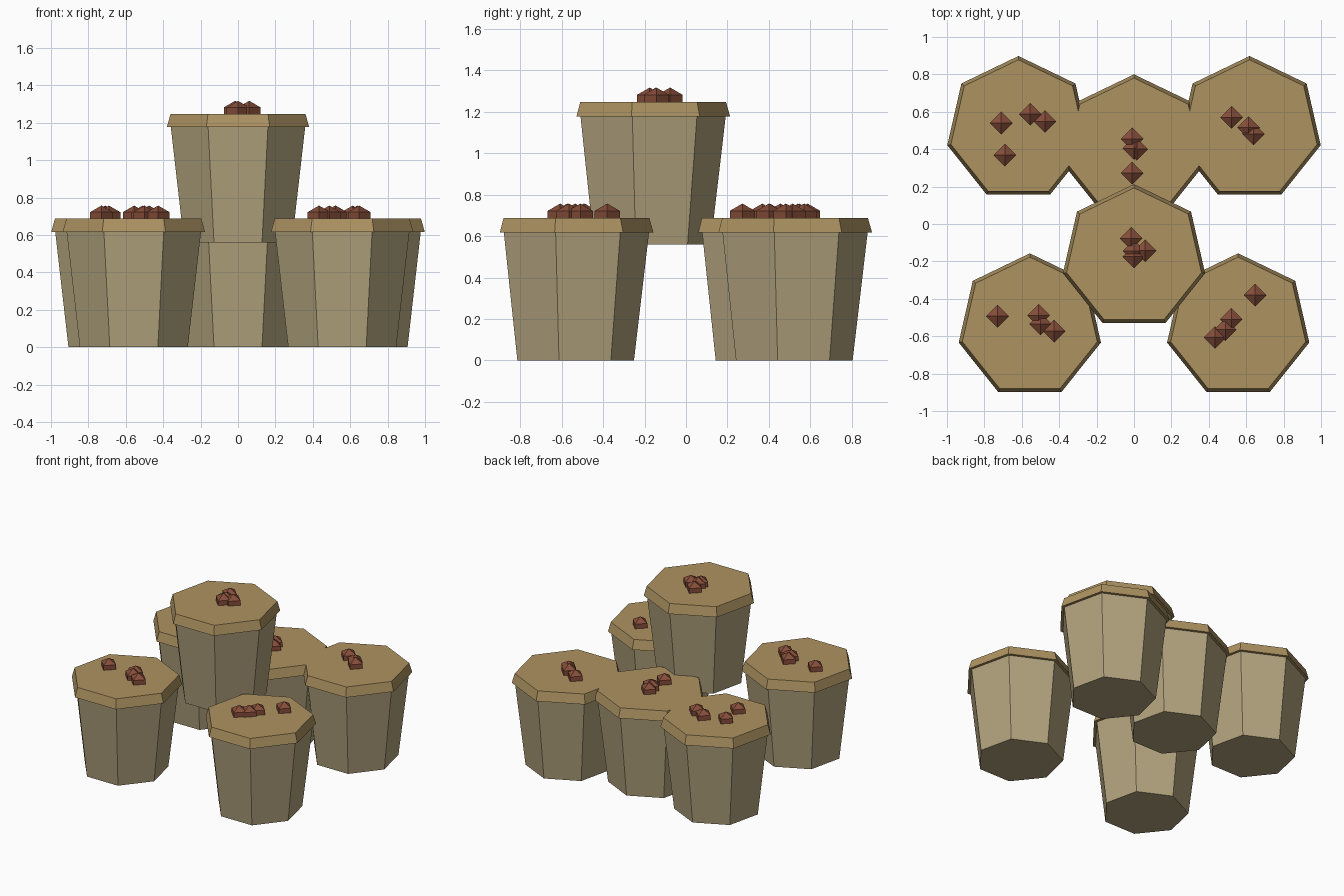
import bpy
from math import sin, cos, pi

if "Cube" in bpy.data.objects:
    bpy.data.objects.remove(bpy.data.objects["Cube"])


def material(name, rgb):
    m = bpy.data.materials.new(name)
    m.diffuse_color = (*rgb, 1)
    m.use_nodes = True
    m.node_tree.nodes["Principled BSDF"].inputs["Base Color"].default_value = m.diffuse_color
    return m


WICKER = material("wicker", (0.45, 0.37, 0.21))
CLOTH = material("cloth", (0.42, 0.29, 0.12))
NUT = material("nut", (0.24, 0.075, 0.042))


def turned(name, sides, profile, loc, mat):
    """Closed faceted solid from (radius, z) rings; radius 0 makes a point."""
    verts, rings, faces = [], [], []
    for r, z in profile:
        count = sides if r else 1
        rings.append([len(verts) + i for i in range(count)])
        verts += [(-r * sin(2 * pi * i / sides), r * cos(2 * pi * i / sides), z)
                  for i in range(count)]
    for a, b in zip(rings, rings[1:]):
        for i in range(sides):
            j = (i + 1) % sides
            quad = [a[i % len(a)], a[j % len(a)], b[j % len(b)], b[i % len(b)]]
            faces.append(list(dict.fromkeys(quad)))
    if len(rings[0]) > 1:
        faces.append(rings[0][::-1])
    if len(rings[-1]) > 1:
        faces.append(rings[-1])
    me = bpy.data.meshes.new(name)
    me.from_pydata(verts, [], faces)
    me.materials.append(mat)
    ob = bpy.data.objects.new(name, me)
    ob.location = loc
    bpy.context.collection.objects.link(ob)
    return ob


LID_TOP = 0.687
BODY = [(0.296, 0), (0.37, 0.63)]
LID = [(0.39, 0.617), (0.37, LID_TOP)]
R = 0.07
LUMP = [(0, -R), (R * sin(pi / 3), -R / 2), (R * sin(pi / 3), R / 2), (0, R)]

# basket name: position, then plan positions of the lumps on its lid
baskets = {
    "back_left": ((-0.618, 0.508, 0),
                  [(-0.71, 0.54), (-0.555, 0.587), (-0.475, 0.548), (-0.69, 0.368)]),
    "back_middle": ((0, 0.41, 0),
                    [(-0.01, 0.455), (0, 0.405), (0.015, 0.40), (-0.01, 0.272)]),
    "back_right": ((0.618, 0.508, 0),
                   [(0.522, 0.57), (0.613, 0.515), (0.638, 0.482)]),
    "front_left": ((-0.557, -0.547, 0),
                   [(-0.73, -0.493), (-0.51, -0.488), (-0.50, -0.535), (-0.427, -0.573)]),
    "front_right": ((0.557, -0.547, 0),
                    [(0.648, -0.38), (0.52, -0.51), (0.488, -0.565), (0.433, -0.607)]),
    "stacked": ((0, -0.177, 0.56),
                [(-0.015, -0.077), (0.06, -0.143), (0, -0.175), (0, -0.145)]),
}

for name, (loc, lumps) in baskets.items():
    turned(name + "_basket", 7, BODY, loc, WICKER)
    turned(name + "_lid", 7, LID, loc, CLOTH)
    for i, (x, y) in enumerate(lumps, 1):
        turned(f"{name}_lump_{i}", 4, LUMP, (x, y, loc[2] + LID_TOP), NUT)
